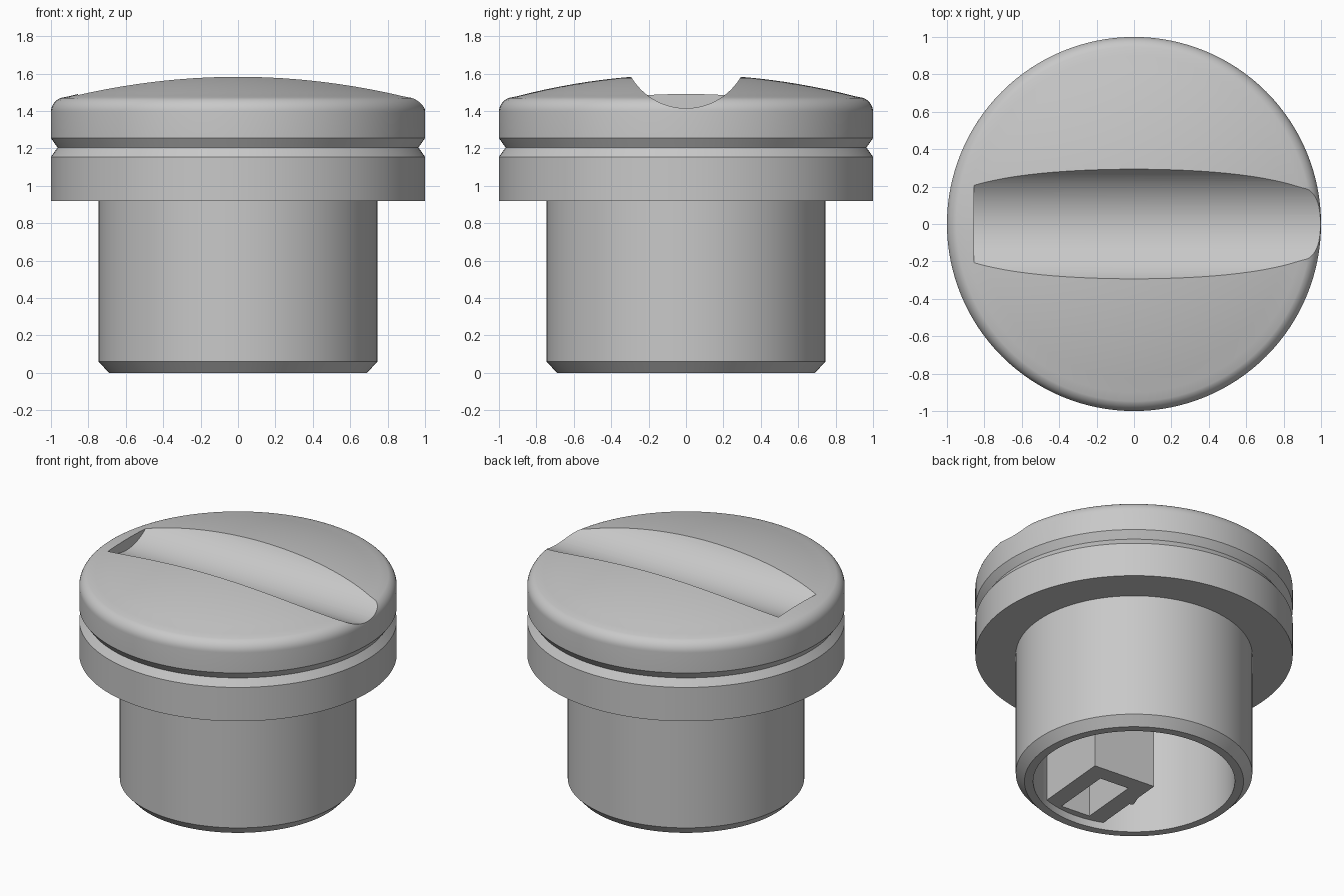
import bpy, bmesh, math
from mathutils import Matrix, Vector

if "Cube" in bpy.data.objects:
    bpy.data.objects.remove(bpy.data.objects["Cube"])

grey = bpy.data.materials.new("plain grey")
grey.use_nodes = True
grey.diffuse_color = (0.58, 0.58, 0.58, 1)
grey.node_tree.nodes["Principled BSDF"].inputs["Base Color"].default_value = (0.58, 0.58, 0.58, 1)


def finish(bm, name):
    bmesh.ops.recalc_face_normals(bm, faces=bm.faces)
    mesh = bpy.data.meshes.new(name)
    bm.to_mesh(mesh)
    bm.free()
    mesh.materials.append(grey)
    obj = bpy.data.objects.new(name, mesh)
    bpy.context.collection.objects.link(obj)
    return obj


def lathe(name, profile, steps=128):
    bm = bmesh.new()
    verts = [bm.verts.new((r, 0, z)) for r, z in profile]
    edges = [bm.edges.new((a, b)) for a, b in zip(verts, verts[1:] + verts[:1])]
    bmesh.ops.spin(bm, geom=verts + edges, cent=(0, 0, 0), axis=(0, 0, 1),
                   angle=math.tau, steps=steps)
    bmesh.ops.remove_doubles(bm, verts=bm.verts, dist=1e-4)
    return finish(bm, name)


def box(name, size, centre, turn):
    bm = bmesh.new()
    bmesh.ops.create_cube(bm, size=1)
    place = Matrix.Translation(centre) @ Matrix.Rotation(turn, 4, "Z") @ Matrix.Diagonal((*size, 1))
    bmesh.ops.transform(bm, matrix=place, verts=bm.verts)
    return finish(bm, name)


def cylinder(name, radius, length, place):
    bm = bmesh.new()
    bmesh.ops.create_cone(bm, cap_ends=True, segments=128, radius1=radius,
                          radius2=radius, depth=length, matrix=place)
    return finish(bm, name)


def select(obj):
    bpy.ops.object.select_all(action="DESELECT")
    obj.select_set(True)
    bpy.context.view_layer.objects.active = obj


def cut(obj, tool, operation="DIFFERENCE"):
    mod = obj.modifiers.new("cut", "BOOLEAN")
    mod.object, mod.operation, mod.solver = tool, operation, "EXACT"
    select(obj)
    bpy.ops.object.modifier_apply(modifier=mod.name)
    bpy.data.objects.remove(tool)


# Domed cap, rounded shoulder, V groove, flange and hollow stem in one profile
CEILING, BORE = 1.1, 0.635
dome_r, edge_r = 3.58, 0.9
dome = []
for i in range(13):
    r = edge_r * i / 12
    dome.append((r, 1.595 - dome_r + math.sqrt(dome_r ** 2 - r ** 2)))
shoulder = []
for i in range(1, 10):
    a = math.radians(78 * (1 - i / 9))
    shoulder.append((0.92 + 0.08 * math.cos(a), 1.395 + 0.08 * math.sin(a)))
body = dome + shoulder + [
    (1, 1.255), (0.965, 1.205), (1, 1.155), (1, 0.92), (0.745, 0.92),
    (0.745, 0.06), (0.69, 0), (BORE, 0), (BORE, CEILING), (0, CEILING)]
cap = lathe("cap_body", body)

# Finger groove along x, open at the left edge and closed at the right
groove = cylinder("groove_cutter", 0.34, 2,
                  Matrix.Translation((0.145, 0, 1.755)) @ Matrix.Rotation(math.pi / 2, 4, "Y"))
cut(cap, groove)

# Hollow rectangular post inside the stem, fused to its wall
turn = math.radians(-5)
low = 0.05
tall = CEILING + 0.02 - low
mid = Vector((0.005, -0.377, low + tall / 2))
post = box("inner_post", (0.455, 0.65, tall), mid, turn)
cut(post, box("post_hole_cutter", (0.215, 0.426, tall), mid - Vector((0, 0, 0.03)), turn))
cut(post, cylinder("post_trim", 0.66, 3, Matrix()), "INTERSECT")

# Small wedge on the side of the post
bm = bmesh.new()
face = bm.faces.new([bm.verts.new((x, y, low)) for x, y in
                     ((-0.19, -0.16), (-0.24, -0.29), (-0.18, -0.33))])
extruded = bmesh.ops.extrude_face_region(bm, geom=[face])["geom"]
bmesh.ops.translate(bm, vec=(0, 0, 0.04),
                    verts=[v for v in extruded if isinstance(v, bmesh.types.BMVert)])
if not face.is_valid or len(bm.faces) < 5:
    bmesh.ops.holes_fill(bm, edges=bm.edges)
wedge = finish(bm, "post_wedge")

select(cap)
bpy.ops.object.shade_smooth_by_angle(angle=math.radians(25))
